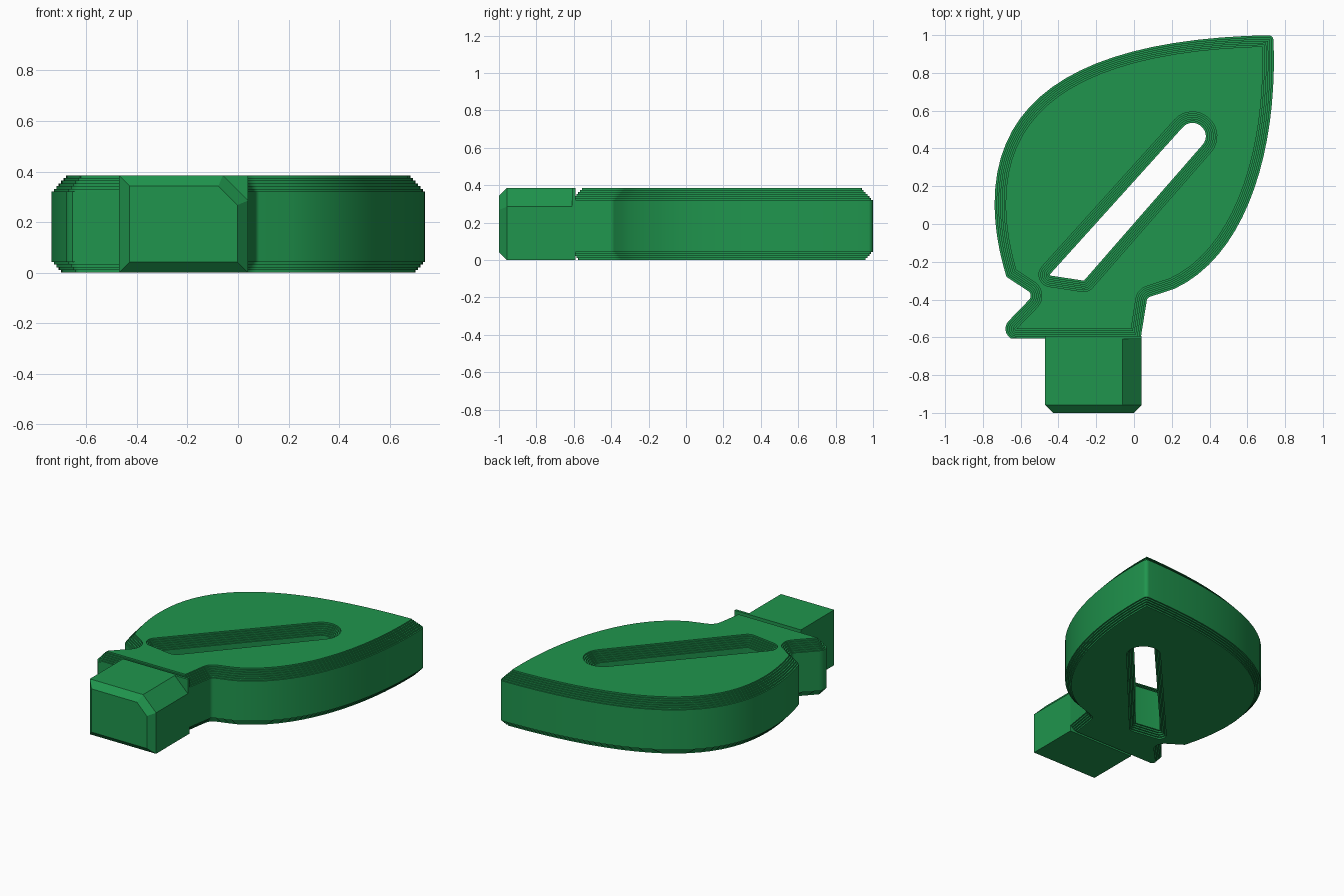
import bpy, bmesh, math
from mathutils import Vector

if "Cube" in bpy.data.objects:
    bpy.data.objects.remove(bpy.data.objects["Cube"])

H = 0.385       # total thickness
FOOT = -0.605   # plane that trims the stem foot

green = bpy.data.materials.new("leaf_green")
green.diffuse_color = (0.014, 0.300, 0.075, 1)
green.use_nodes = True
green.node_tree.nodes["Principled BSDF"].inputs["Base Color"].default_value = green.diffuse_color


def bezier(a, b, c, d, n=20):
    """Points of a cubic curve, as corners of zero radius."""
    pts = []
    for i in range(n + 1):
        t = i / n
        s = 1 - t
        w = (s**3, 3*s*s*t, 3*s*t*t, t**3)
        pts.append(tuple(sum(k * p[j] for k, p in zip(w, (a, b, c, d))) for j in (0, 1)) + (0,))
    return pts


def inset(corners, d, segs=8):
    """Move a closed outline to its left by d, then round its corners."""
    n = len(corners)
    p = [Vector(c[:2]) for c in corners]
    moved, turns = [], []
    for i in range(n):
        u = (p[i] - p[i - 1]).normalized()
        v = (p[(i + 1) % n] - p[i]).normalized()
        nu, nv = Vector((-u.y, u.x)), Vector((-v.y, v.x))
        moved.append(p[i] + (nu + nv) * d / (1 + nu.dot(nv)))
        turns.append((u, v, math.atan2(u.x * v.y - u.y * v.x, u.dot(v))))
    out = []
    for q, (u, v, turn), c in zip(moved, turns, corners):
        if c[2] == 0:
            out.append(q)
            continue
        # convex corners tighten and hollow corners widen as the outline shrinks
        r = max(c[2] - d, 0.002) if turn > 0 else c[2] + d
        side = 1 if turn > 0 else -1
        start = q - u * r * math.tan(abs(turn) / 2)
        normal = Vector((-u.y, u.x)) * side
        for k in range(segs + 1):
            a = abs(turn) * k / segs
            out.append(start + u * r * math.sin(a) + normal * r * (1 - math.cos(a)))
    return out


def loft(name, stacks):
    """Skin each stack of loops, then cap the first and last levels together."""
    bm = bmesh.new()
    ends = ([], [])
    for stack in stacks:
        rings = [[bm.verts.new(co) for co in loop] for loop in stack]
        for a, b in zip(rings, rings[1:]):
            for i in range(len(a)):
                j = (i + 1) % len(a)
                bm.faces.new((a[i], a[j], b[j], b[i]))
        for edges, ring in zip(ends, (rings[0], rings[-1])):
            edges += [bm.edges.get((ring[i - 1], ring[i])) for i in range(len(ring))]
    for edges in ends:
        bmesh.ops.triangle_fill(bm, use_beauty=True, use_dissolve=False, edges=edges)
    bmesh.ops.recalc_face_normals(bm, faces=bm.faces)
    me = bpy.data.meshes.new(name)
    bm.to_mesh(me)
    bm.free()
    me.materials.append(green)
    ob = bpy.data.objects.new(name, me)
    bpy.context.collection.objects.link(ob)
    bpy.ops.object.select_all(action='DESELECT')
    ob.select_set(True)
    bpy.context.view_layer.objects.active = ob
    bpy.ops.object.shade_smooth_by_angle(angle=math.radians(25))
    return ob


# Leaf outline: tip, left side, notch, stem foot, neck, right side
tip = (0.737, 1.0)
upper_left = bezier(tip, (-0.23, 0.985), (-0.738, 0.70), (-0.738, 0.11))
lower_left = bezier((-0.738, 0.11), (-0.738, -0.02), (-0.715, -0.15), (-0.675, -0.28), 8)
right = bezier((0.07, -0.39), (0.58, -0.29), (0.77, 0.38), tip)
outline = ([(*tip, 0.025)] + upper_left[1:] + lower_left[1:]
           + [(-0.53, -0.375, 0.03), (-0.762, -0.615, 0.06), (0.035, -0.615, 0.003),
              (0.07, -0.39, 0.025)] + right[2:-1])

# Slanted slot, rounded at its upper end
slot = [(-0.45, -0.272, 0.005), (0.304, 0.563, 0.068),
        (0.408, 0.471, 0.068), (-0.265, -0.30, 0.005)]

# Stair-stepped chamfers: four steps below, six above
step, run = 0.0107, 0.0097
levels = []
for k in range(4):
    levels += [((4 - k) * run, k * step), ((4 - k) * run, (k + 1) * step)]
levels += [(0, 4 * step), (0, H - 6 * step)]
for k in range(1, 7):
    levels += [(k * run, H - (7 - k) * step), (k * run, H - (6 - k) * step)]

loft("leaf_body", [[[(p.x, max(p.y, FOOT), z) for p in inset(shape, d)] for d, z in levels]
                   for shape in (outline, slot)])

# Connector tab with one broad chamfer and a chamfered front end
tab = [(-0.47, 0, 0), (0.04, 0, 0), (0.04, 0.285, 0), (-0.06, H, 0), (-0.47, H, 0)]
loft("connector_tab", [[[(p.x, y, p.y) for p in inset(tab, d)]
                        for d, y in ((0.042, -1.0), (0, -0.958), (0, -0.60))]])

# Thin full-section collar where the tab meets the foot
collar = [(-0.47, 0), (0.04, 0), (0.04, H), (-0.47, H)]
loft("tab_collar", [[[(x, y, z) for x, z in collar] for y in (-0.609, -0.592)]])
